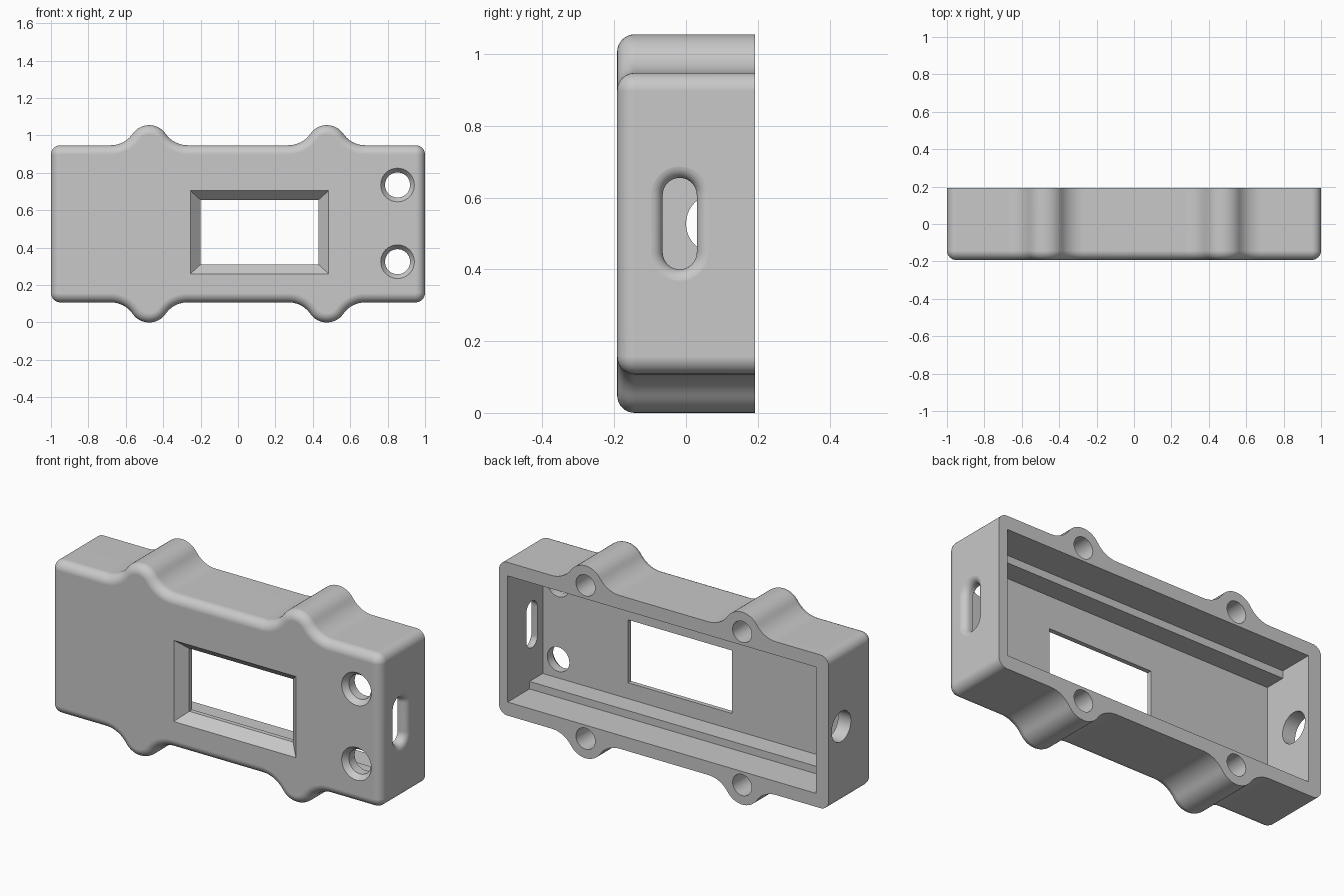
import bpy, bmesh
from math import sin, cos, pi, atan2

cube = bpy.data.objects.get("Cube")
if cube:
    bpy.data.objects.remove(cube)

MID = 0.5275                      # height of the case centre line
FRONT, BACK, FLOOR = -0.192, 0.192, -0.112
HALF_H, CORNER = 0.42, 0.05       # body half height, corner radius
BOSS_X, BOSS_R = 0.475, 0.1075    # bosses are centred on the body edge
SPREAD = 0.205                    # boss centre to blend centre
BLEND_R = (SPREAD**2 - BOSS_R**2) / (2 * BOSS_R)

grey = bpy.data.materials.new("case grey")
grey.use_nodes = True
grey.diffuse_color = (0.58, 0.58, 0.58, 1)
grey.node_tree.nodes["Principled BSDF"].inputs["Base Color"].default_value = (0.58, 0.58, 0.58, 1)


def arc(cx, cz, r, a0, a1, n):
    return [(cx + r * cos(a0 + (a1 - a0) * i / n), cz + r * sin(a0 + (a1 - a0) * i / n))
            for i in range(n + 1)]


def loft(name, rings):
    """Closed solid through rings of equal point count."""
    bm = bmesh.new()
    loops = [[bm.verts.new(p) for p in ring] for ring in rings]
    n = len(loops[0])
    for a, b in zip(loops, loops[1:]):
        for i in range(n):
            j = (i + 1) % n
            bm.faces.new((a[i], a[j], b[j], b[i]))
    bm.faces.new(loops[0])
    bm.faces.new(loops[-1])
    bmesh.ops.recalc_face_normals(bm, faces=bm.faces)
    mesh = bpy.data.meshes.new(name)
    bm.to_mesh(mesh)
    bm.free()
    mesh.materials.append(grey)
    obj = bpy.data.objects.new(name, mesh)
    bpy.context.collection.objects.link(obj)
    return obj


def outline(inset):
    """Case outline with four blended bosses, inset by a distance."""
    tilt = atan2(BLEND_R, SPREAD)
    blend_z = HALF_H + BLEND_R
    q = arc(1 - CORNER, HALF_H - CORNER, CORNER - inset, 0, pi / 2, 8)
    q += arc(BOSS_X + SPREAD, blend_z, BLEND_R + inset, 1.5 * pi, pi + tilt, 10)
    q += arc(BOSS_X, HALF_H, BOSS_R - inset, tilt, pi - tilt, 16)[1:]
    q += arc(BOSS_X - SPREAD, blend_z, BLEND_R + inset, -tilt, -pi / 2, 10)[1:]
    top = q + [(-x, z) for x, z in reversed(q)]
    return top + [(-x, -z) for x, z in top]


def along_y(points, y):
    return [(x, y, MID + z) for x, z in points]


def along_x(points, x):
    return [(x, y, MID + z) for y, z in points]


def rect(x0, x1, z0, z1):
    return [(x0, z0), (x1, z0), (x1, z1), (x0, z1)]


def circle(x, z, r):
    return arc(x, z, r, 0, 2 * pi, 40)[:-1]


# Outer shell with rounded front edge and flat back
ROUND = 0.049
rings = [along_y(outline(0), BACK)]
for i in range(9):
    t = i / 8 * pi / 2
    rings.append(along_y(outline(ROUND * (1 - cos(t))), FRONT + ROUND * (1 - sin(t))))
case = loft("case", rings)

cutters = []

# Open-backed cavity with a ledge step along top and bottom
deep, step, wide = 0.305, 0.003, 0.346
half = [(0.3, wide), (step, wide), (step, deep), (FLOOR, deep)]
profile = half + [(y, -z) for y, z in reversed(half)]
cutters.append(loft("cavity_cutter", [along_x(profile, -0.922), along_x(profile, 0.947)]))

# Screen window with sloped frame and short straight jamb
inner = rect(-0.20, 0.43, 0.31 - MID, 0.655 - MID)
outer = rect(-0.255, 0.485, 0.26 - MID, 0.705 - MID)
cutters.append(loft("window_cutter", [
    along_y(outer, FRONT - 0.05), along_y(outer, FRONT),
    along_y(inner, FLOOR - 0.025), along_y(inner, FLOOR + 0.05)]))

# Button holes with countersunk rims
for z in (0.325, 0.735):
    rim, hole = circle(0.853, z - MID, 0.09), circle(0.853, z - MID, 0.067)
    cutters.append(loft("button_cutter", [
        along_y(rim, FRONT - 0.05), along_y(rim, FRONT),
        along_y(hole, FRONT + 0.03), along_y(hole, FLOOR + 0.05)]))

# Blind screw holes in the bosses
for sx in (-1, 1):
    for sz in (-1, 1):
        hole = circle(sx * BOSS_X, sz * HALF_H, 0.058)
        cutters.append(loft("screw_cutter", [along_y(hole, -0.1), along_y(hole, 0.25)]))

# Cable hole in one end
hole = circle(0.083, 0, 0.083)
cutters.append(loft("cable_cutter", [along_x(hole, -1.1), along_x(hole, -0.88)]))


# Slot with a rounded mouth in the other end
def slot(grow):
    r = 0.0475 + grow
    return arc(-0.0175, 0.08, r, 0, pi, 16) + arc(-0.0175, -0.08, r, pi, 2 * pi, 16)


FLARE = 0.035
rings = [along_x(slot(0), 0.9)]
for i in range(9):
    t = i / 8 * 1.45
    rings.append(along_x(slot(FLARE * (1 - cos(t))), 1 - FLARE + FLARE * sin(t)))
rings.append(along_x(slot(2 * FLARE), 1.005))
cutters.append(loft("slot_cutter", rings))

# Cut all openings and discard the cutters
bpy.ops.object.select_all(action="DESELECT")
bpy.context.view_layer.objects.active = case
case.select_set(True)
for cutter in cutters:
    cutter.hide_render = True
    mod = case.modifiers.new("cut", "BOOLEAN")
    mod.operation = "DIFFERENCE"
    mod.solver = "EXACT"
    mod.object = cutter
    bpy.ops.object.modifier_apply(modifier=mod.name)
    bpy.data.objects.remove(cutter)

# Smooth shading with crisp edges
bpy.ops.object.shade_smooth_by_angle(angle=0.5)
normals = case.modifiers.new("weighted normals", "WEIGHTED_NORMAL")
normals.keep_sharp = True
